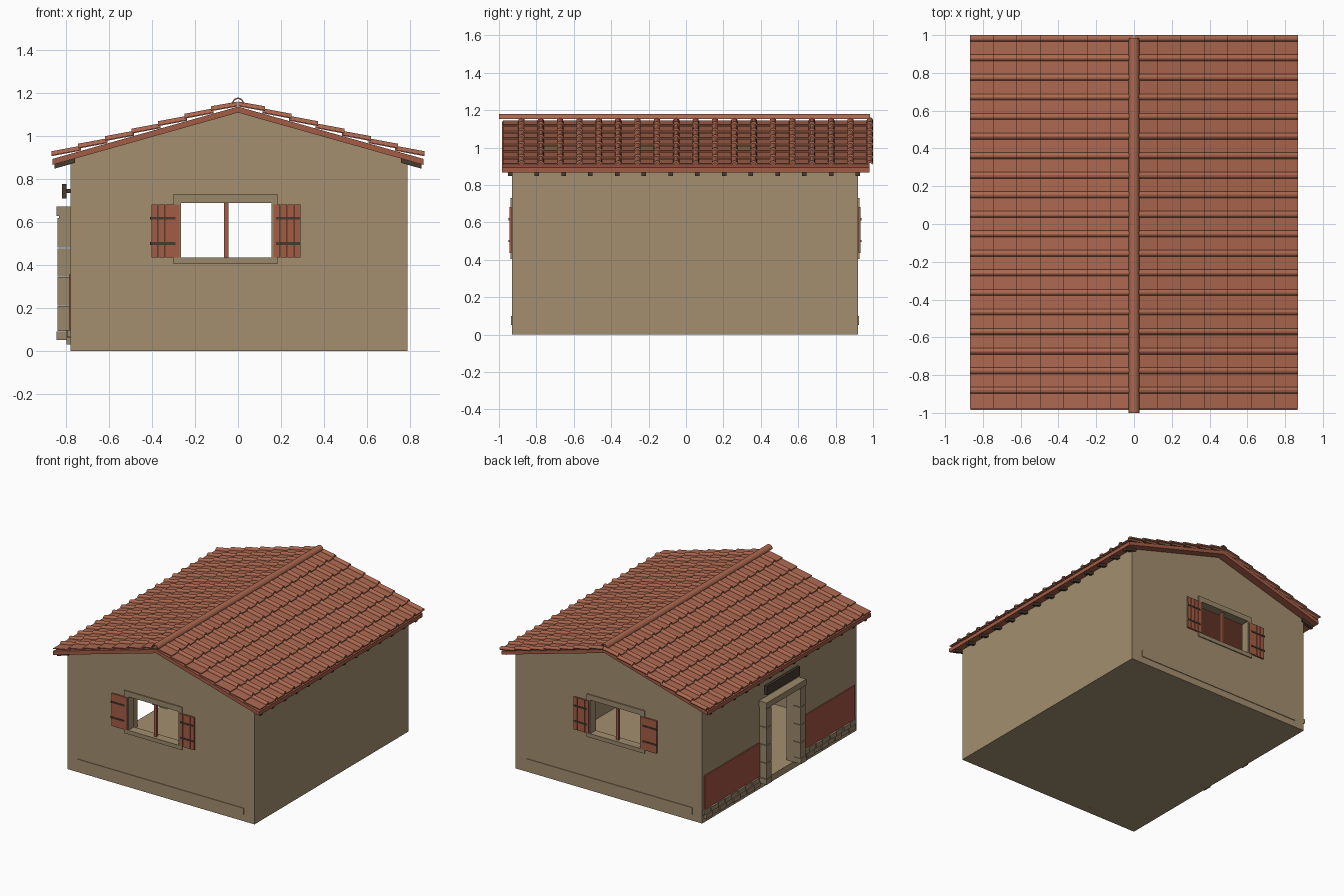
import bpy, bmesh, math

if "Cube" in bpy.data.objects:
    bpy.data.objects.remove(bpy.data.objects["Cube"], do_unlink=True)


def material(name, srgb):
    col = [(c / 255 / 12.92) if c < 11 else ((c / 255 + 0.055) / 1.055) ** 2.4 for c in srgb] + [1]
    m = bpy.data.materials.new(name)
    m.use_nodes = True
    m.diffuse_color = col
    m.node_tree.nodes["Principled BSDF"].inputs["Base Color"].default_value = col
    return m


PLASTER = material("tan plaster", (163, 143, 111))
STONE = material("pale stone", (154, 136, 107))
TILE = material("terracotta tile", (172, 104, 80))
WOOD = material("red wood", (164, 92, 70))
PAINT = material("red wainscot paint", (160, 84, 67))
DARK = material("dark timber and iron", (72, 58, 46))


def finish(name, bm, mat):
    bmesh.ops.recalc_face_normals(bm, faces=bm.faces[:])
    me = bpy.data.meshes.new(name)
    bm.to_mesh(me)
    bm.free()
    me.materials.append(mat)
    ob = bpy.data.objects.new(name, me)
    bpy.context.scene.collection.objects.link(ob)
    return ob


def boxes(name, mat, spans):
    """Several boxes in one object, each given as ((x0, x1), (y0, y1), (z0, z1))."""
    bm = bmesh.new()
    for span in spans:
        for v in bmesh.ops.create_cube(bm, size=1)["verts"]:
            for i, (a, b) in enumerate(span):
                v.co[i] = a + (b - a) * (v.co[i] + 0.5)
    return finish(name, bm, mat)


def loft(name, mat, sections):
    """Closed solid through matching closed outlines, capped at both ends."""
    bm = bmesh.new()
    rings = [[bm.verts.new(p) for p in sec] for sec in sections]
    n = len(rings[0])
    for a, b in zip(rings, rings[1:]):
        for i in range(n):
            j = (i + 1) % n
            bm.faces.new((a[i], a[j], b[j], b[i]))
    for r in (rings[0], rings[-1]):
        half = n // 2
        if n < 5:
            bm.faces.new(r)
        else:  # outline is outer path followed by reversed inner path
            for i in range(half - 1):
                bm.faces.new((r[i], r[i + 1], r[n - 2 - i], r[n - 1 - i]))
    return finish(name, bm, mat)


def ring_panel(name, mat, outer, hole, depth, axis):
    """Flat slab with a rectangular hole; rectangles are (a0, a1, z0, z1)."""
    bm = bmesh.new()

    def corner_verts(r, d):
        pts = [(r[0], r[2]), (r[1], r[2]), (r[1], r[3]), (r[0], r[3])]
        return [bm.verts.new((a, d, z) if axis == "x" else (d, a, z)) for a, z in pts]

    o0, o1, h0, h1 = [corner_verts(r, d) for r in (outer, hole) for d in depth]
    for i in range(4):
        j = (i + 1) % 4
        for p, q in ((o0, h0), (h0, h1), (h1, o1), (o1, o0)):
            bm.faces.new((p[i], p[j], q[j], q[i]))
    return finish(name, bm, mat)


# Main dimensions
X0, X1, Y0, Y1 = -0.78, 0.79, -0.93, 0.92
EAVE, RIDGE, SLOPE, T = 0.89, 1.11, 0.282, 0.06
WINDOW = (-0.265, 0.155, 0.435, 0.69)
DOOR = 0.175

# Floor and side walls
boxes("floor", PLASTER, [((X0, X1), (Y0, Y1), (0, 0.05))])
boxes("plain_side_wall", PLASTER, [((X1 - T, X1), (Y0, Y1), (0, EAVE))])
ring_panel("door_side_wall", PLASTER, (Y0, Y1, 0, EAVE), (-DOOR, DOOR, 0.05, 0.62), (X0, X0 + T), "y")

# End walls with gable, window, shutters and plinth band
for end, wall, s in (("front", Y0, -1), ("back", Y1, 1)):
    def out(a, b):
        return tuple(sorted((wall + s * a, wall + s * b)))
    ring_panel(end + "_wall", PLASTER, (X0, X1, 0, EAVE), WINDOW, out(-T, 0), "x")
    loft(end + "_gable", PLASTER,
         [[(X0, y, EAVE), (X1, y, EAVE), (0, y, RIDGE)] for y in out(-T, 0)])
    ring_panel(end + "_window_frame", STONE, (-0.3, 0.185, 0.405, 0.73), WINDOW, out(-T, 0.008), "x")
    boxes(end + "_window_mullion", WOOD, [((-0.065, -0.045), out(-0.035, -0.015), WINDOW[2:])])
    boxes(end + "_plinth_band", PLASTER, [((-0.7, 0.7), out(0, 0.005), (0.05, 0.1))])
    planks, straps = [], []
    for x0, x1 in ((-0.405, -0.272), (0.165, 0.292)):
        w = (x1 - x0) / 4
        planks += [((x0 + i * w + 0.001, x0 + (i + 1) * w - 0.001), out(0.002, 0.014), (0.435, 0.682))
                   for i in range(4)]
        off = -0.008 if x0 < 0 else 0.008
        straps += [((x0 + 0.004 + off, x1 - 0.012 + off), out(0.012, 0.018), (z - 0.006, z + 0.006))
                   for z in (0.5, 0.617)]
    boxes(end + "_shutters", WOOD, planks)
    boxes(end + "_shutter_straps", DARK, straps)

# Door surround: stacked jamb blocks, feet and lintel
jambs = []
levels = [0.09, 0.21, 0.345, 0.48, 0.622]
for s in (-1, 1):
    side = tuple(sorted((s * DOOR, s * 0.232)))
    jambs += [((-0.84, X0 + T), side, (a + 0.002, b - 0.002)) for a, b in zip(levels, levels[1:])]
    jambs.append(((-0.845, X0 + T), tuple(sorted((s * DOOR, s * 0.238))), (0.05, 0.09)))
boxes("door_jambs", STONE, jambs)
boxes("door_lintel", STONE, [((-0.845, X0 + T), (-0.238, 0.238), (0.628, 0.672)),
                             ((-0.835, X0 + T), (-0.232, 0.232), (0.62, 0.628))])
boxes("sign_board", DARK, [((-0.82, -0.8), (-0.2, 0.2), (0.71, 0.778))])
boxes("sign_brackets", DARK, [((-0.8, X0), (y - 0.01, y + 0.01), (0.735, 0.755)) for y in (-0.12, 0.12)])

# Painted wainscot and stone base beside the door
boxes("wainscot", PAINT, [((X0 - 0.008, X0), y, (0.1, 0.355)) for y in ((-0.905, -0.235), (0.235, 0.895))])
stones = []
for row in range(2):
    for s in (-1, 1):
        for i in range(8):
            a = 0.24 + i * 0.0825 + row * 0.02
            b = min(a + 0.079, 0.915)
            proud = 0.014 + 0.006 * ((i + row) % 2)
            stones.append(((X0 - proud, X0), tuple(sorted((s * a, s * b))),
                           (0.03 + row * 0.035, 0.063 + row * 0.035)))
boxes("stone_base", STONE, stones)

# Roof deck, a folded board, with rafter ends under the eaves
HALF, DECK = 0.865, 0.028
under = [(x, RIDGE - SLOPE * abs(x)) for x in (-HALF, 0, HALF)]
loft("roof_deck", WOOD, [[(x, y, z + DECK) for x, z in under] + [(x, y, z) for x, z in under[::-1]]
                         for y in (-0.985, 0.98)])
for name, s in (("left", 1), ("right", -1)):
    for i in range(14):
        y = -0.94 + i * 0.143
        loft(f"{name}_rafter_end_{i + 1}", DARK,
             [[(s * x, y + dy, RIDGE - SLOPE * x + dz) for dy, dz in
               ((-0.012, 0.002), (0.012, 0.002), (0.012, -0.02), (-0.012, -0.02))] for x in (0.76, 0.855)])

# Tile courses: flat pans and half-round rolls, each course tilted over the next
COLS, ROWS, PITCH, R, THICK = 19, 7, 0.1035, 0.017, 0.006


def tile_profile(radius, flat):
    pts = [(-0.978, flat)]
    for c in range(COLS):
        mid = -0.88 + c * PITCH
        pts += [(mid - radius * math.cos(a * math.pi / 6), flat + radius * math.sin(a * math.pi / 6))
                for a in range(7)]
    return pts


outline = tile_profile(R, THICK) + tile_profile(R - THICK, 0)[::-1]
for name, s in (("left", 1), ("right", -1)):
    for row in range(ROWS):
        step = HALF / ROWS
        head, tail = max(row * step - 0.01, 0.002), (row + 1) * step + 0.003
        loft(f"{name}_tile_course_{row + 1}", TILE,
             [[(s * x, y, RIDGE + DECK - SLOPE * x + lift + h) for y, h in outline]
              for x, lift in ((head, 0.001), (tail, 0.014))])

# Half-round ridge cap
arc = [math.pi * i / 10 for i in range(11)]
cap = [(r * math.cos(a), 1.152 + r * math.sin(a)) for r, path in ((0.028, arc), (0.021, arc[::-1])) for a in path]
ridge = loft("ridge_cap", TILE, [[(x, y, z) for x, z in cap] for y in (-1.0, 0.985)])
bpy.context.view_layer.objects.active = ridge
ridge.select_set(True)
bpy.ops.object.shade_smooth_by_angle()
